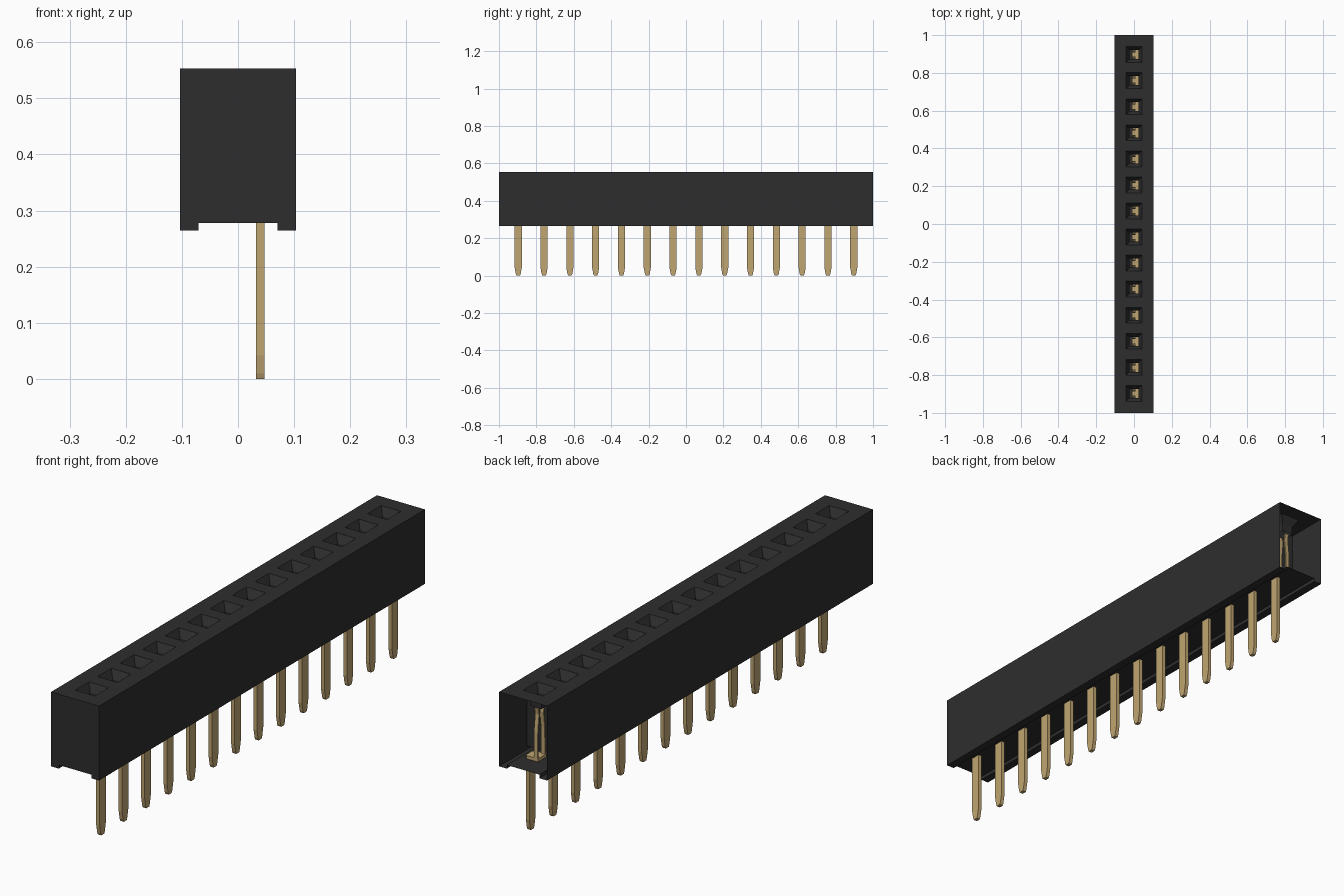
import bpy, bmesh

cube = bpy.data.objects.get("Cube")
if cube:
    bpy.data.objects.remove(cube, do_unlink=True)

COUNT, PITCH = 14, 0.138
HALF_W, TOP, FLOOR, FOOT = 0.103, 0.553, 0.278, 0.264
centres = [(i - (COUNT - 1) / 2) * PITCH for i in range(COUNT)]


def material(name, rgb):
    mat = bpy.data.materials.new(name)
    mat.use_nodes = True
    mat.diffuse_color = (*rgb, 1)
    mat.node_tree.nodes["Principled BSDF"].inputs["Base Color"].default_value = (*rgb, 1)
    return mat


black = material("black plastic", (0.027, 0.027, 0.027))
gold = material("gold metal", (0.53, 0.38, 0.17))


def finish(name, bm, mat, weld=True):
    if weld:
        bmesh.ops.remove_doubles(bm, verts=bm.verts, dist=0.0001)
    bmesh.ops.recalc_face_normals(bm, faces=bm.faces)
    mesh = bpy.data.meshes.new(name)
    bm.to_mesh(mesh)
    bm.free()
    mesh.materials.append(mat)
    obj = bpy.data.objects.new(name, mesh)
    bpy.context.collection.objects.link(obj)
    return obj


def rect(bm, x0, x1, y0, y1, z):
    return [bm.verts.new((x, y, z)) for x, y in ((x0, y0), (x1, y0), (x1, y1), (x0, y1))]


def bridge(bm, loops):
    for a, b in zip(loops, loops[1:]):
        for i in range(len(a)):
            j = (i + 1) % len(a)
            bm.faces.new((a[i], a[j], b[j], b[i]))


def loft(bm, sections):
    """Closed solid through a stack of rectangles."""
    loops = [rect(bm, *s) for s in sections]
    bridge(bm, loops)
    bm.faces.new(loops[0][::-1])
    bm.faces.new(loops[-1])


# Housing: thin shell with two feet, closed at the front and open at the back
bm = bmesh.new()
profile = [(-HALF_W, TOP), (-HALF_W, FOOT), (-0.07, FOOT), (-0.07, FLOOR),
           (0.07, FLOOR), (0.07, FOOT), (HALF_W, FOOT), (HALF_W, TOP)]
front, back = ([bm.verts.new((x, y, z)) for x, z in profile] for y in (-1, 1))
for i in range(len(profile) - 1):
    bm.faces.new((front[i], front[i + 1], back[i + 1], back[i]))
bm.faces.new(front)

# Top: one cell per socket, each with a square funnel and a short tube
for i, y in enumerate(centres):
    y0 = -1 if i == 0 else y - PITCH / 2
    y1 = 1 if i == COUNT - 1 else y + PITCH / 2
    loops = [rect(bm, -HALF_W, HALF_W, y0, y1, TOP)]
    for r, z in ((0.042, TOP), (0.024, 0.522), (0.024, 0.49)):
        loops.append(rect(bm, -r, r, y - r, y + r, z))
    bridge(bm, loops)
finish("housing", bm, black)

# Walls between the socket chambers
bm = bmesh.new()
for y in centres[1:]:
    wall = y - PITCH / 2
    bm.faces.new([bm.verts.new((x, wall, z)) for x, z in
                  ((-HALF_W, FLOOR), (HALF_W, FLOOR), (HALF_W, TOP), (-HALF_W, TOP))])
finish("chamber_walls", bm, black)

# Solder pins with tapered tips
bm = bmesh.new()
for y in centres:
    loft(bm, [(0.032, 0.047, y - w, y + w, z) for w, z in
              ((0.009, 0), (0.013, 0.01), (0.019, 0.042), (0.019, 0.292))])
finish("solder_pins", bm, gold, weld=False)

# Spring contacts: a base strip and two upright prongs leaning together
bm = bmesh.new()
for y in centres:
    loft(bm, [(-0.01, 0.04, y - 0.026, y + 0.026, z) for z in (0.281, 0.294)])
    for side in (-1, 1):
        loft(bm, [(-0.008, 0.008, y + side * d - 0.003, y + side * d + 0.003, z)
                  for d, z in ((0.023, 0.292), (0.021, 0.4), (0.014, 0.46), (0.018, 0.485))])
finish("spring_contacts", bm, gold, weld=False)
